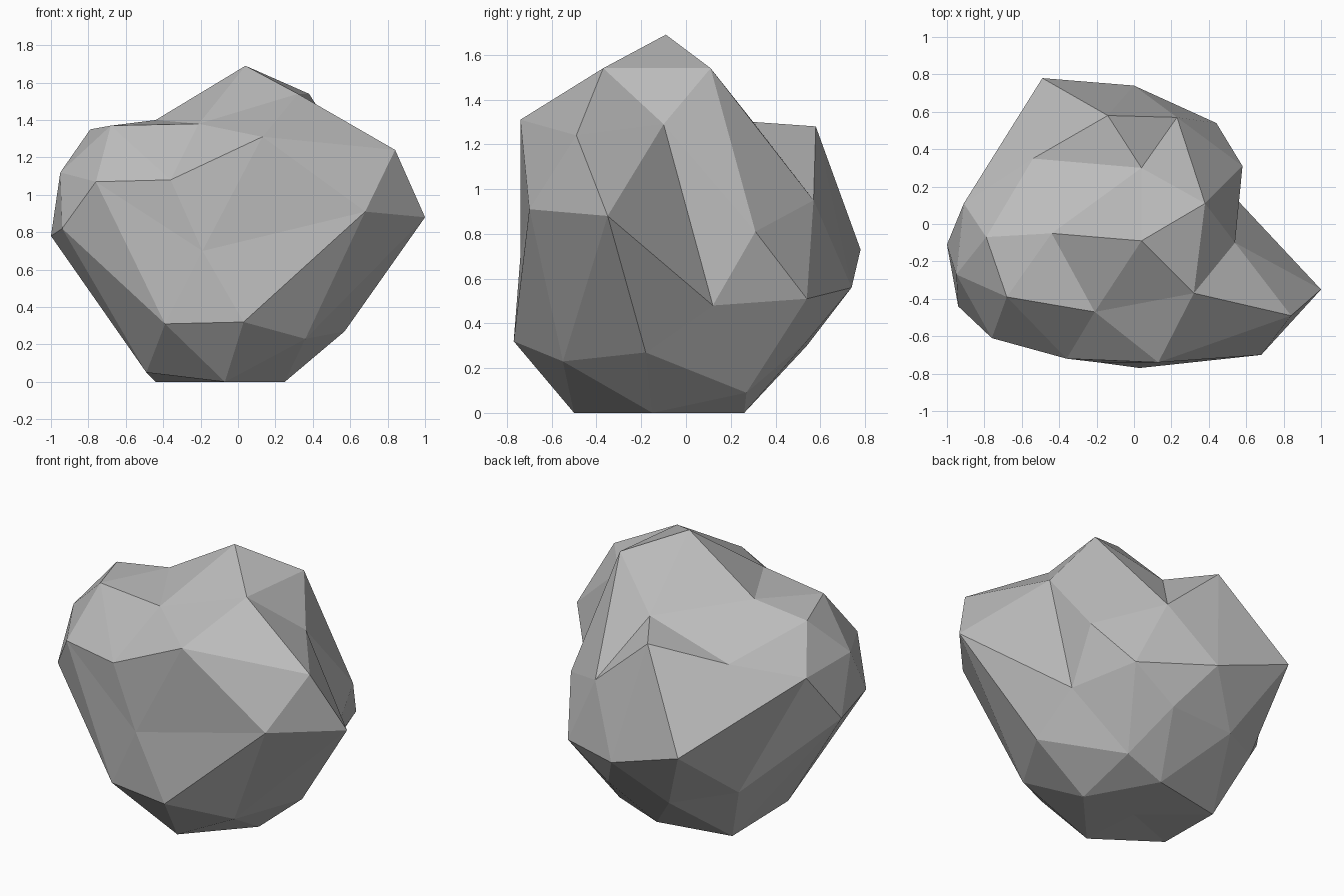
import bpy
import bmesh
from math import atan2, tau
from mathutils import Vector

default_cube = bpy.data.objects.get("Cube")
if default_cube:
    bpy.data.objects.remove(default_cube, do_unlink=True)

# Rings of corners from peak to base, each listed anticlockwise from the front left
peak = [(.04, -.09, 1.69)]
crown = [(.32, -.37, 1.54), (.38, .11, 1.54), (.04, .3, 1.3),
         (-.44, -.05, 1.4), (-.21, -.47, 1.38)]
shoulder = [(.84, -.49, 1.24), (.54, -.1, 1.29), (.58, .31, .81), (.23, .57, .95),
            (-.14, .58, 1.28), (-.54, .35, 1.17), (-.79, -.07, 1.35),
            (-.68, -.39, 1.37), (-.36, -.72, 1.08), (.13, -.74, 1.31)]
girth = [(.68, -.7, .91), (1, -.35, .88), (.56, .12, .48), (.44, .54, .51),
         (0, .74, .56), (-.49, .78, .73), (-.91, .11, 1.09), (-.95, -.27, 1.12),
         (-.76, -.61, 1.07), (-.19, -.74, .7)]
flank = [(.36, -.55, .23), (.57, -.18, .27), (.27, .27, .09), (.16, .54, .32),
         (-.26, .54, .3), (-.59, .32, .37), (-1, -.11, .78), (-.94, -.44, .82),
         (-.39, -.69, .31), (.03, -.77, .32)]
foot = [(.25, -.15, 0), (.02, .26, 0), (-.44, .17, 0), (-.49, -.31, .05), (-.07, -.5, 0)]
underside = [(-.1, -.12, 0)]
rings = [peak, crown, shoulder, girth, flank, foot, underside]


def height(vert):
    return vert.co.normalized().z


def azimuth(vert):
    return atan2(vert.co.y, vert.co.x)


# Start from a low-poly ball, whose corners fall into the same rings
bm = bmesh.new()
bmesh.ops.create_icosphere(bm, subdivisions=2, radius=1)
start = next(azimuth(v) for v in bm.verts
             if len(v.link_edges) == 5 and .3 < height(v) < .7)


def ring_order(vert):
    return (azimuth(vert) - start + .4) % tau


def ring_index(vert):
    return sum(height(vert) < limit for limit in (.95, .7, .3, -.3, -.7, -.95))


# Pull each corner of the ball out to the matching corner of the rock
groups = [[] for ring in rings]
for vert in bm.verts:
    groups[ring_index(vert)].append(vert)
for group in groups:
    group.sort(key=ring_order)
for group, ring in zip(groups, rings):
    for vert, place in zip(group, ring):
        vert.co = Vector(place)

# Flat faceted faces
bmesh.ops.recalc_face_normals(bm, faces=bm.faces[:])
for face in bm.faces:
    face.smooth = False

mesh = bpy.data.meshes.new("rock")
bm.to_mesh(mesh)
bm.free()
rock = bpy.data.objects.new("rock", mesh)
bpy.context.collection.objects.link(rock)

# Plain grey stone
stone = bpy.data.materials.new("grey_stone")
stone.use_nodes = True
grey = (.5, .5, .5, 1)
stone.diffuse_color = grey
for node in stone.node_tree.nodes:
    if node.type == "BSDF_PRINCIPLED":
        node.inputs["Base Color"].default_value = grey
        node.inputs["Roughness"].default_value = .9
mesh.materials.append(stone)
